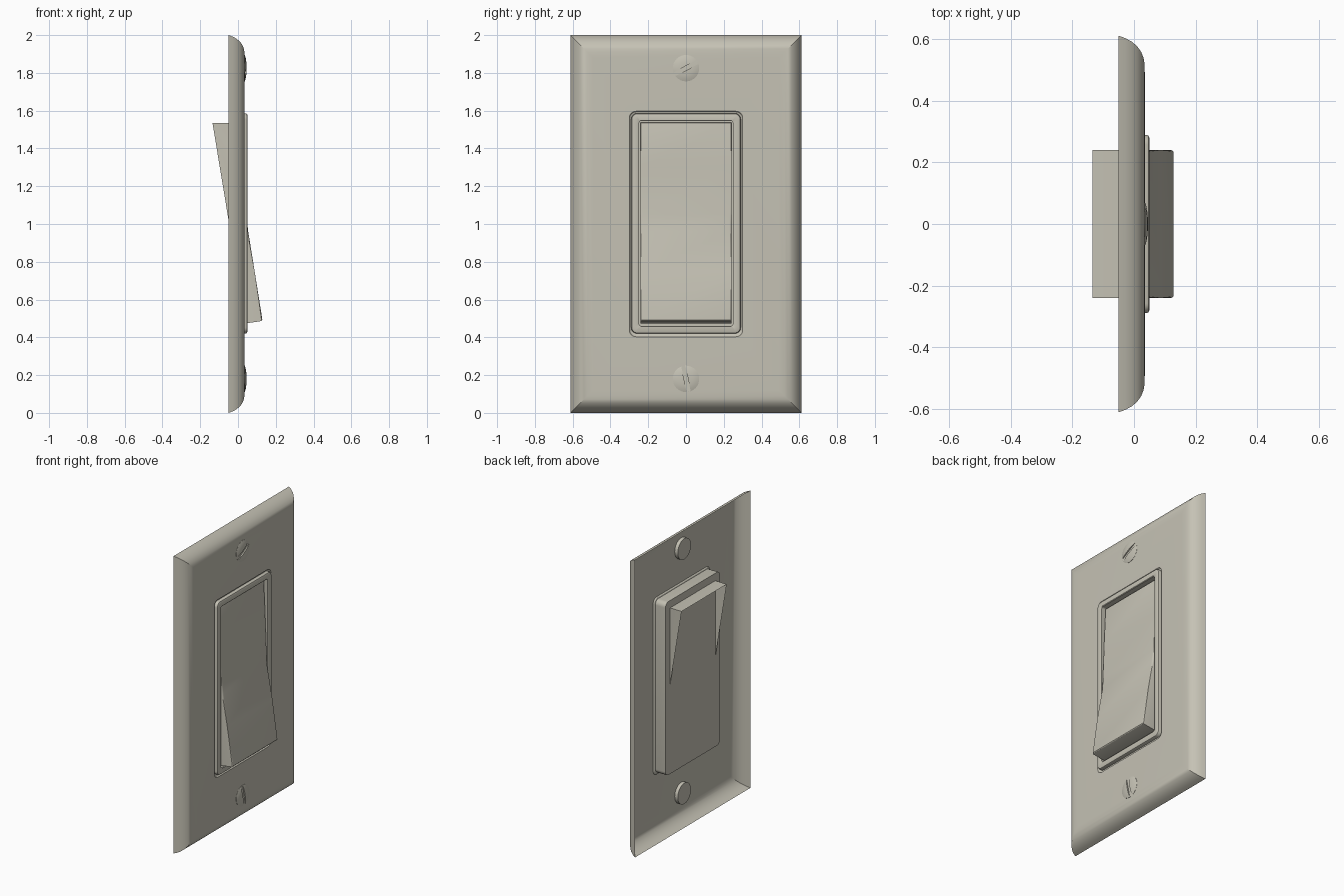
import bpy, bmesh, math
from mathutils import Matrix

if "Cube" in bpy.data.objects:
    bpy.data.objects.remove(bpy.data.objects["Cube"])

mat = bpy.data.materials.new("warm light grey")
mat.diffuse_color = (0.56, 0.54, 0.46, 1)
mat.use_nodes = True
mat.node_tree.nodes["Principled BSDF"].inputs["Base Color"].default_value = mat.diffuse_color
N = 6  # segments per rounded corner


def finish(bm, name, angle=30):
    bmesh.ops.remove_doubles(bm, verts=bm.verts, dist=1e-5)
    me = bpy.data.meshes.new(name)
    bm.to_mesh(me)
    bm.free()
    me.materials.append(mat)
    ob = bpy.data.objects.new(name, me)
    bpy.context.collection.objects.link(ob)
    smooth(ob, angle)
    return ob


def smooth(ob, angle=30):
    bpy.ops.object.select_all(action='DESELECT')
    ob.select_set(True)
    bpy.context.view_layer.objects.active = ob
    bpy.ops.object.shade_smooth_by_angle(angle=math.radians(angle))


def rect(bm, x, hy, hz, r, zc=1.0):
    """Rounded rectangle loop, counter-clockwise seen from +x."""
    out = []
    for q, (sy, sz) in enumerate([(1, 1), (-1, 1), (-1, -1), (1, -1)]):
        for k in range(N + 1):
            a = math.pi / 2 * (q + k / N)
            out.append(bm.verts.new((x, sy * (hy - r) + r * math.cos(a),
                                     zc + sz * (hz - r) + r * math.sin(a))))
    return out


def loft(bm, loops):
    for a, b in zip(loops, loops[1:]):
        n = len(a)
        for i in range(n):
            j = (i + 1) % n
            bm.faces.new((a[i], a[j], b[j], b[i]))


# wall plate: thin open-backed shell with rolled edges and a rounded opening
bm = bmesh.new()
edge = [(0, -.05), (.008, -.028), (.019, -.008), (.034, .010), (.052, .023),
        (.072, .031), (.09, .034), (.12, .035)]
loops = [rect(bm, x, .612 - d, 1 - d, 0) for d, x in edge]
loops += [rect(bm, .035, .30, .597, .035), rect(bm, .028, .295, .592, .032),
          rect(bm, .02, .28, .57, .03)]
loft(bm, loops)
finish(bm, "wall_plate")

# switch frame: rounded box with a raised lip and a pocket for the rocker
bm = bmesh.new()
prof = [(-.05, .29, .583, .032), (.040, .29, .583, .032), (.047, .287, .580, .03),
        (.05, .28, .573, .026), (.05, .253, .546, .012), (.047, .248, .542, .01),
        (.0, .248, .542, .01)]
loops = [rect(bm, *p, zc=1.003) for p in prof]
loft(bm, loops)
bm.faces.new(list(reversed(loops[0])))
bm.faces.new(loops[-1])
finish(bm, "switch_frame")

# rocker: bent paddle, hollow at the back, lower half pressed outward
bm = bmesh.new()
side = [(.03, .472), (.13, .487), (.088, .75), (.054, .96), (.044, 1.05),
        (.034, 1.3), (.028, 1.537), (-.135, 1.535), (-.05, 1.02)]
L = [bm.verts.new((x, -.24, z)) for x, z in side]
R = [bm.verts.new((x, .24, z)) for x, z in side]
n = len(side)
for i in range(7):
    bm.faces.new((L[i], R[i], R[i + 1], L[i + 1]))
# side walls, split into strips from the back line to the front face
for V, flip in ((L, False), (R, True)):
    for f in ((0, 1, 2, 3, 8), (8, 3, 4, 5, 6, 7)):
        vs = [V[i] for i in f]
        bm.faces.new(vs[::-1] if flip else vs)
pairs = [(V[i], V[i + 1]) for V in (L, R) for i in range(1, 6)]
pairs += [(L[1], R[1]), (L[6], R[6])]
edges = [bm.edges.get(p) for p in pairs]
bmesh.ops.bevel(bm, geom=edges, offset=.009, segments=3, profile=.5, affect='EDGES')
finish(bm, "rocker")


# slotted screws: shallow domed heads
def screw(name, z, tilt):
    S = 32
    bm = bmesh.new()
    prof = [(.012, .07), (.036, .07), (.0405, .056), (.0435, .038), (.045, .018)]
    loops = [[bm.verts.new((x, r * math.cos(2 * math.pi * i / S),
                            z + r * math.sin(2 * math.pi * i / S)))
              for i in range(S)] for x, r in prof]
    loft(bm, loops)
    bm.faces.new(list(reversed(loops[0])))
    bm.faces.new(loops[-1])
    ob = finish(bm, name)
    # slot cutter
    bm = bmesh.new()
    bmesh.ops.create_cube(bm, size=1, matrix=Matrix.Translation((.0862, 0, z))
                          @ Matrix.Rotation(math.radians(tilt), 4, 'X')
                          @ Matrix.Diagonal((.1, .2, .022, 1)))
    cut = finish(bm, name + "_cutter")
    cut.hide_render = True
    m = ob.modifiers.new("slot", 'BOOLEAN')
    m.operation = 'DIFFERENCE'
    m.solver = 'EXACT'
    m.object = cut
    bpy.context.view_layer.objects.active = ob
    bpy.ops.object.modifier_apply(modifier="slot")
    bpy.data.objects.remove(cut)
    smooth(ob)


screw("top_screw", 1.825, 28)
screw("bottom_screw", .18, 102)
